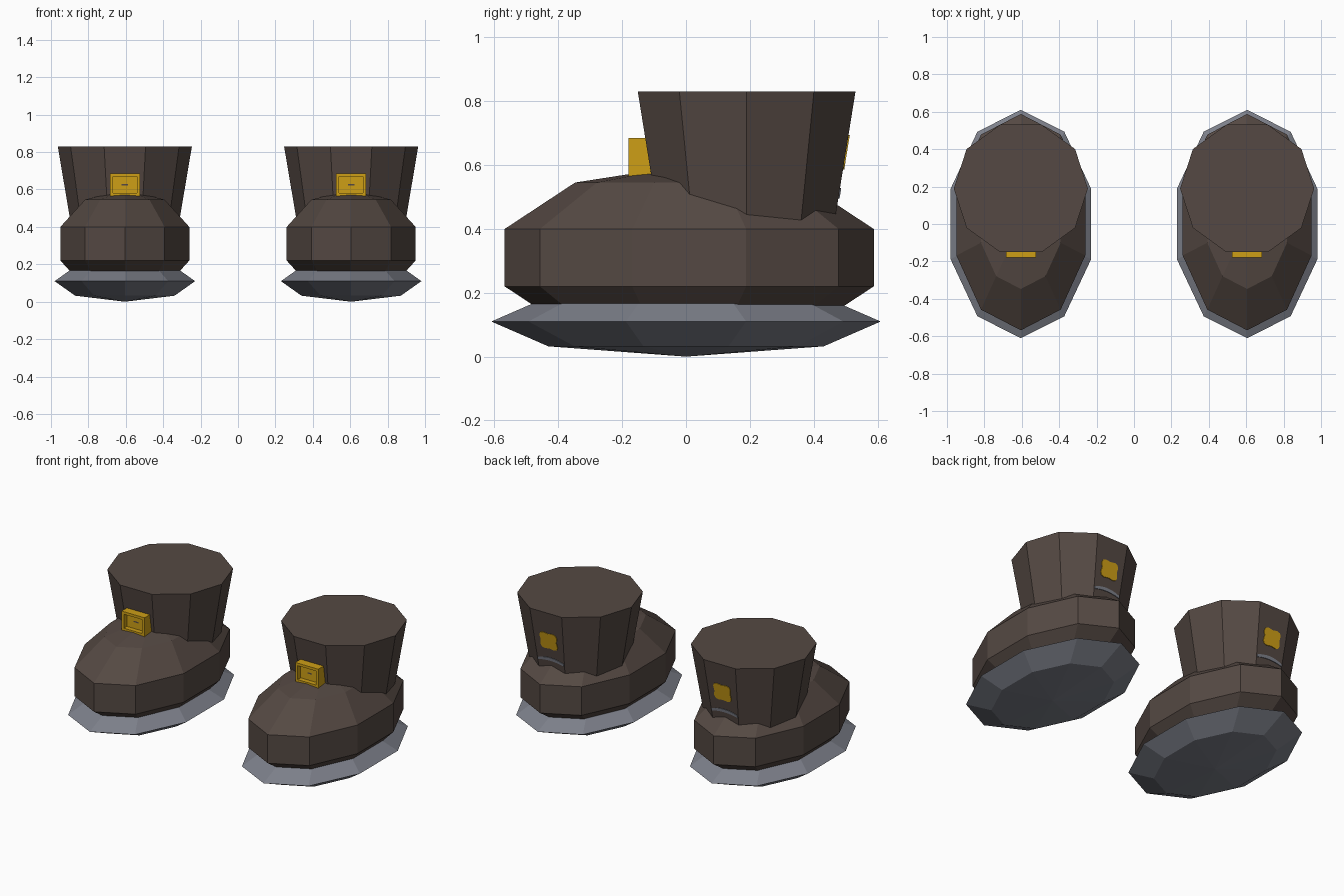
import bpy, bmesh, math
from mathutils import Matrix

if "Cube" in bpy.data.objects:
    bpy.data.objects.remove(bpy.data.objects["Cube"])


def material(name, rgb):
    m = bpy.data.materials.new(name)
    m.diffuse_color = (*rgb, 1)
    m.use_nodes = True
    m.node_tree.nodes["Principled BSDF"].inputs["Base Color"].default_value = m.diffuse_color
    return m


LEATHER = material("brown leather", (0.090, 0.066, 0.056))
GOLD = material("gold", (0.61, 0.345, 0.008))
GREY = material("grey rubber", (0.205, 0.216, 0.255))


def finish(bm, name, *mats):
    bmesh.ops.recalc_face_normals(bm, faces=bm.faces[:])
    me = bpy.data.meshes.new(name)
    bm.to_mesh(me)
    bm.free()
    ob = bpy.data.objects.new(name, me)
    for m in mats:
        me.materials.append(m)
    bpy.context.collection.objects.link(ob)


def ball(name, mat, rings, centre, radii):
    bm = bmesh.new()
    bmesh.ops.create_uvsphere(bm, u_segments=10, v_segments=rings, radius=1)
    bmesh.ops.transform(bm, verts=bm.verts,
                        matrix=Matrix.Translation(centre) @ Matrix.Diagonal((*radii, 1)))
    finish(bm, name, mat)


CUFF_Y, CUFF_TOP, CUFF_LOW = 0.19, 0.83, 0.30
R_TOP, R_LOW = 0.3585, 0.269


def cuff_back(z):
    r = R_LOW + (R_TOP - R_LOW) * (z - CUFF_LOW) / (CUFF_TOP - CUFF_LOW)
    return CUFF_Y + r * math.cos(math.radians(18))


def cuff(name, cx):
    bm = bmesh.new()
    loops = []
    for z, r in ((CUFF_LOW, R_LOW), (CUFF_TOP, R_TOP)):
        loops.append([bm.verts.new((cx + r * math.cos(i * math.tau / 10),
                                    CUFF_Y + r * math.sin(i * math.tau / 10), z))
                      for i in range(10)])
    low, top = loops
    for i in range(10):
        j = (i + 1) % 10
        bm.faces.new((low[i], low[j], top[j], top[i]))
    bm.faces.new(top)
    bm.faces.new(low[::-1])
    finish(bm, name, LEATHER)


def buckle(name, cx):
    # Block with a recessed front and a thin slot in the recess floor
    bm = bmesh.new()
    bmesh.ops.create_cube(bm, size=1, matrix=Matrix.Translation((cx, -0.145, 0.625))
                          @ Matrix.Diagonal((0.16, 0.07, 0.12, 1)))
    bm.normal_update()
    front = min(bm.faces, key=lambda f: f.calc_center_median().y)
    bmesh.ops.inset_region(bm, faces=[front], thickness=0.023)
    front = bmesh.ops.extrude_discrete_faces(bm, faces=[front])["faces"][0]
    for v in front.verts:
        v.co.y += 0.03
    bm.normal_update()
    bmesh.ops.inset_region(bm, faces=[front], thickness=0.02)
    for v in front.verts:
        v.co.x = cx + math.copysign(0.017, v.co.x - cx)
        v.co.z = 0.625 + math.copysign(0.004, v.co.z - 0.625)
    front.material_index = 1
    finish(bm, name, GOLD, LEATHER)


def back_plate(name, mat, cx, outline):
    # Thin plate lying on the sloping back of the cuff
    bm = bmesh.new()
    near, far = [[bm.verts.new((cx + x, cuff_back(z) + d, z)) for x, z in outline]
                 for d in (-0.002, 0.004)]
    n = len(outline)
    for i in range(n):
        j = (i + 1) % n
        bm.faces.new((near[i], near[j], far[j], far[i]))
    bm.faces.new(far)
    bm.faces.new(near[::-1])
    finish(bm, name, mat)


# Lobed badge and shallow arched strip outlines
badge = []
for i in range(24):
    a = i * math.tau / 24
    r = 0.064 - 0.01 * math.cos(4 * a)
    badge.append((r * math.cos(a), 0.64 + 0.9 * r * math.sin(a)))
xs = [-0.09 + 0.03 * i for i in range(7)]
strip = [(x, 0.528 - 2.2 * x * x) for x in xs]
strip += [(x, 0.508 - 1.5 * x * x) for x in reversed(xs)]

for side, cx in (("left", -0.605), ("right", 0.605)):
    ball(side + "_sole", GREY, 4, (cx, 0, 0.11), (0.395, 0.61, 0.11))
    ball(side + "_shoe_body", LEATHER, 5, (cx, 0.01, 0.31), (0.381, 0.608, 0.291))
    cuff(side + "_cuff", cx)
    buckle(side + "_buckle", cx)
    back_plate(side + "_back_badge", GOLD, cx, badge)
    back_plate(side + "_back_strip", GREY, cx, strip)
